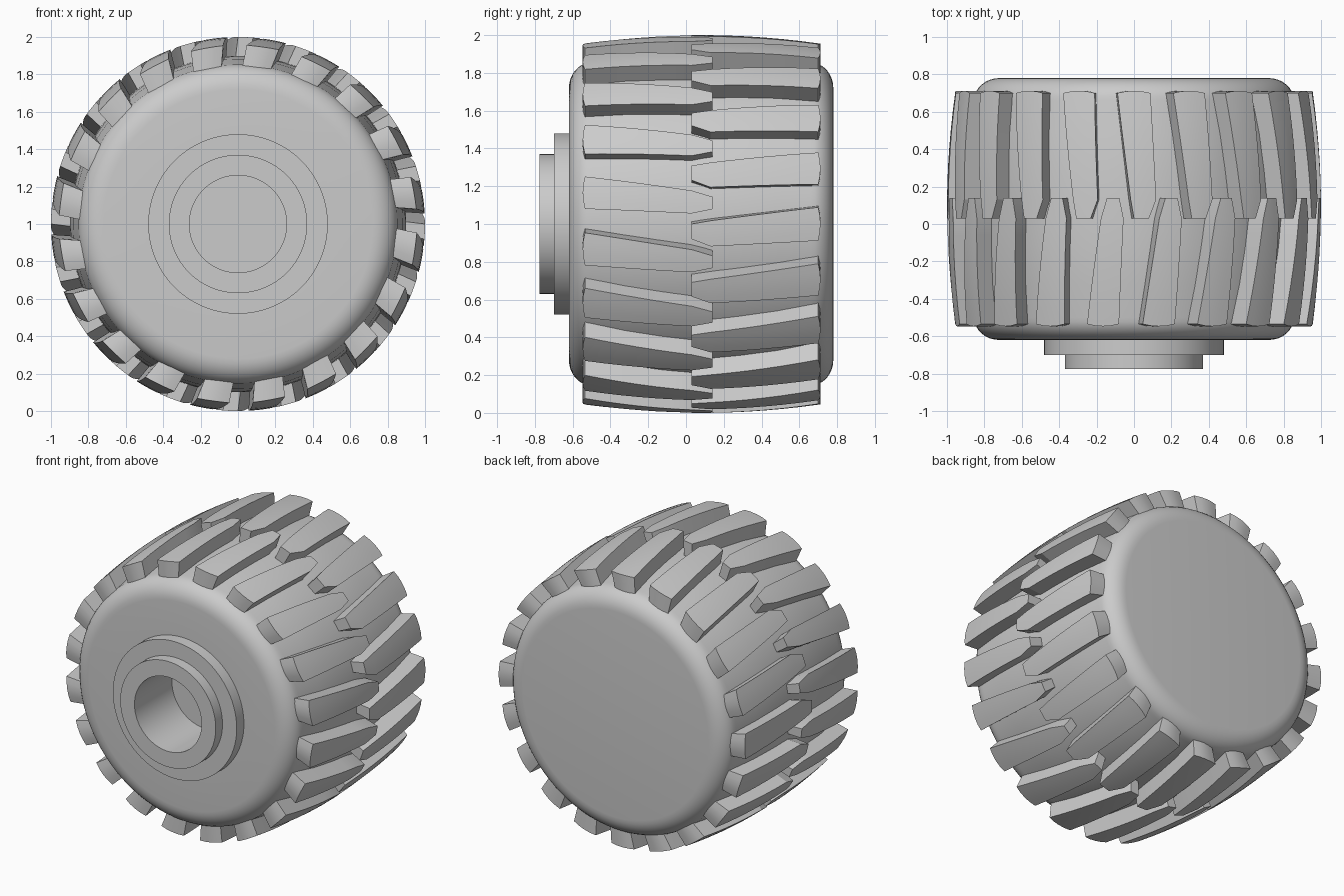
import bpy, bmesh
from math import sin, cos, pi, radians, sqrt

cube = bpy.data.objects.get("Cube")
if cube:
    bpy.data.objects.remove(cube)

grey = bpy.data.materials.new("rubber_grey")
grey.use_nodes = True
grey.diffuse_color = (0.6, 0.6, 0.6, 1)
grey.node_tree.nodes["Principled BSDF"].inputs["Base Color"].default_value = (0.6, 0.6, 0.6, 1)

MID = 0.08       # middle of the tread along y
COUNT = 20       # lugs per row


def on_axle(r, angle, y):
    """Point at radius r and angle (degrees) around the axle."""
    a = radians(angle)
    return (r * cos(a), y, 1 + r * sin(a))


def finish(bm, name, sharp):
    bmesh.ops.remove_doubles(bm, verts=bm.verts, dist=1e-5)
    bmesh.ops.recalc_face_normals(bm, faces=bm.faces)
    mesh = bpy.data.meshes.new(name)
    bm.to_mesh(mesh)
    bm.free()
    mesh.materials.append(grey)
    obj = bpy.data.objects.new(name, mesh)
    bpy.context.collection.objects.link(obj)
    bpy.ops.object.select_all(action="DESELECT")
    obj.select_set(True)
    bpy.context.view_layer.objects.active = obj
    bpy.ops.object.shade_smooth_by_angle(angle=radians(sharp))
    return obj


def lathe(name, profile, steps=96):
    """Turn a list of (radius, y) around the axle."""
    bm = bmesh.new()
    verts = [bm.verts.new((r, y, 1)) for r, y in profile]
    edges = [bm.edges.new(pair) for pair in zip(verts, verts[1:])]
    bmesh.ops.spin(bm, geom=verts + edges, cent=(0, 0, 1), axis=(0, 1, 0),
                   angle=2 * pi, steps=steps, use_merge=True)
    return finish(bm, name, 30)


def crown(y, top, drop):
    """Radius of the bulging tread at y."""
    return top - drop * ((y - MID) / 0.63) ** 2


# Tyre body: crowned barrel with rounded shoulders, closed at the back
half = [(0.72 + 0.135 * sin(t * pi / 16), 0.58 + 0.12 * cos(t * pi / 16)) for t in range(9)]
barrel = [(crown(MID + d, 0.9, 0.045), d) for d in (0.4, 0.2, 0, -0.2, -0.4)]
back = [(0, 0.70)] + half + barrel
front = [(r, -d) for r, d in reversed(half)] + [(0.4, -0.70)]
lathe("tyre_body", [(r, MID + d) for r, d in back + front])

# Stepped hub with a blind axle hole
lathe("hub", [(0, -0.36), (0.26, -0.36), (0.26, -0.775), (0.37, -0.775),
              (0.37, -0.70), (0.48, -0.70), (0.48, -0.60)])


def tread_row(name, stations, first, end_bulge):
    """Ring of lugs; stations are (y, centre angle, half width in degrees)."""
    # Subdivide the long straight part so the crown is curved
    (y0, c0, w0), (y1, c1, w1), tip = stations
    rows = [(y0 + (y1 - y0) * t, c0 + (c1 - c0) * t, w0 + (w1 - w0) * t)
            for t in (i / 6 for i in range(7))] + [tip]
    across = (-1, -0.5, 0, 0.5, 1)
    lean = 1.5
    bm = bmesh.new()
    for k in range(COUNT):
        turn = first + k * 360 / COUNT
        layers = []
        for depth in (0, 1):
            grid = []
            for i, (y, c, w) in enumerate(rows):
                line = []
                for s in across:
                    yy = y + (end_bulge * (1 - s * s) if i == 0 else 0)
                    r = 0.82 if depth else crown(yy, 1.0, 0.045)
                    line.append(bm.verts.new(on_axle(r, turn + c + s * w + lean * depth, yy)))
                grid.append(line)
            layers.append(grid)
            for a, b in zip(grid, grid[1:]):
                for j in range(len(across) - 1):
                    bm.faces.new((a[j], a[j + 1], b[j + 1], b[j]))
        # Walls around the lug outline
        n = len(across) - 1
        last = len(rows) - 1
        ring = [(0, j) for j in range(n)] + [(i, n) for i in range(last)]
        ring += [(last, j) for j in range(n, 0, -1)] + [(i, 0) for i in range(last, 0, -1)]
        top, low = layers
        for (i, j), (p, q) in zip(ring, ring[1:] + ring[:1]):
            bm.faces.new((top[i][j], top[p][q], low[p][q], low[i][j]))
    return finish(bm, name, 20)


# Two staggered rows of lugs forming a chevron, with interlocking tips
tread_row("front_tread", [(-0.535, 0, 5.2), (0.03, -3.3, 3.5), (0.14, -3.6, 1.9)], 10, -0.012)
tread_row("back_tread", [(0.70, 0, 5.3), (0.13, -2.9, 3.9), (0.03, -2.3, 2.3)], 0, 0.012)
